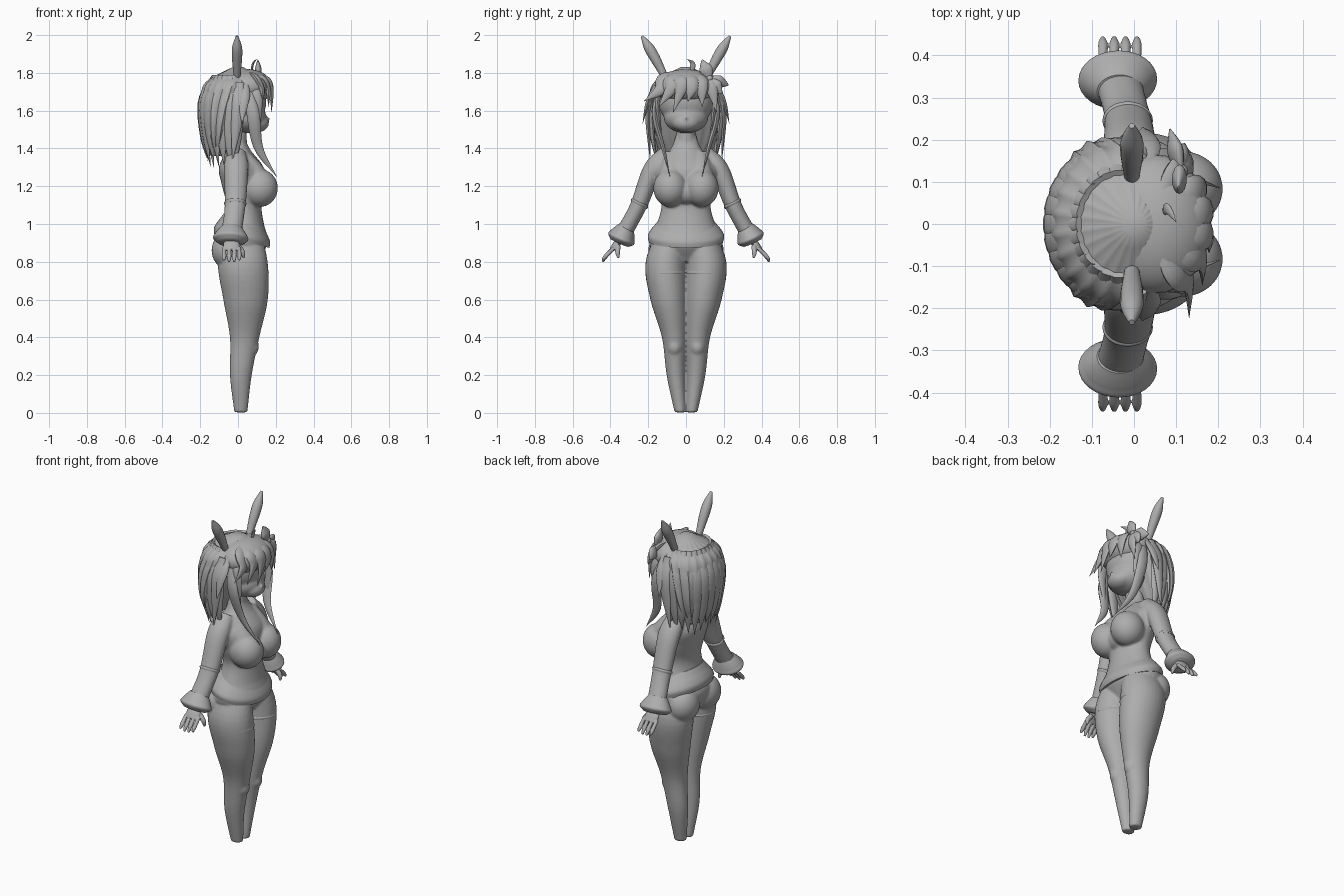
import bpy, bmesh, math, random
from mathutils import Vector, Matrix

random.seed(4)
if "Cube" in bpy.data.objects:
    bpy.data.objects.remove(bpy.data.objects["Cube"])

SIDEWAYS, FORWARD, UPWARD = Vector((0, 1, 0)), Vector((1, 0, 0)), Vector((0, 0, 1))

grey = bpy.data.materials.new("plain grey")
grey.use_nodes = True
grey.diffuse_color = (.42, .42, .42, 1)
grey.node_tree.nodes["Principled BSDF"].inputs["Base Color"].default_value = grey.diffuse_color


def sample(rows, t):
    """Point at fraction t of a smooth curve through evenly spaced rows."""
    rows = [Vector(row) for row in rows]
    rows = [rows[0] * 2 - rows[1]] + rows + [rows[-1] * 2 - rows[-2]]
    spans = len(rows) - 3
    i = min(int(t * spans), spans - 1)
    u = t * spans - i
    a, b, c, d = rows[i:i + 4]
    return b + ((c - a) + ((2 * a - 5 * b + 4 * c - d) + (3 * b - a - 3 * c + d) * u) * u) * u / 2


def sample_number(values, t):
    return max(sample([(value, 0) for value in values], t).x, .001)


def tube(bm, path, radii, flat=(1, 1), wide=FORWARD, normal=None, sides=16, steps=20, ridges=0):
    """Oval tube along a path; flat is the ratio of the thin to the wide radius."""
    centres = [sample(path, i / steps) for i in range(steps + 1)]
    rings = []
    for i, centre in enumerate(centres):
        ahead = centres[min(i + 1, steps)] - centres[max(i - 1, 0)]
        axis = (normal or ahead).normalized()
        u = (wide - axis * wide.dot(axis)).normalized()
        v = axis.cross(u)
        radius = sample_number(radii, i / steps)
        thin = radius * sample_number(flat, i / steps)
        ring = []
        for k in range(sides):
            angle = math.tau * k / sides
            groove = 1 - .04 * abs(math.sin(angle * ridges / 2))
            offset = u * radius * math.cos(angle) + v * thin * math.sin(angle)
            ring.append(bm.verts.new(centre + offset * groove))
        rings.append(ring)
    for low, high in zip(rings, rings[1:]):
        for k in range(sides):
            n = (k + 1) % sides
            bm.faces.new((low[k], low[n], high[n], high[k]))
    bm.faces.new(rings[0])
    bm.faces.new(rings[-1])


def strand(bm, path, width, wide=FORWARD):
    """Flat lock of hair that runs out to a point."""
    tube(bm, path, [width * k for k in (.5, 1, .7, 0)], (.45, .45), wide, sides=10, steps=14)


def ball(bm, centre, radii):
    matrix = Matrix.Translation(centre) @ Matrix.Diagonal((*radii, 1))
    bmesh.ops.create_uvsphere(bm, u_segments=32, v_segments=20, radius=1, matrix=matrix)


def pair(bm):
    """Copy everything so far to the other side."""
    copy = bmesh.ops.duplicate(bm, geom=bm.verts[:] + bm.edges[:] + bm.faces[:])["geom"]
    verts = [item for item in copy if isinstance(item, bmesh.types.BMVert)]
    bmesh.ops.scale(bm, verts=verts, vec=(1, -1, 1))


def finish(name, bm, voxel=0):
    """Make the object; a voxel size blends its pieces into one skin."""
    bmesh.ops.recalc_face_normals(bm, faces=bm.faces)
    mesh = bpy.data.meshes.new(name)
    bm.to_mesh(mesh)
    bm.free()
    mesh.materials.append(grey)
    part = bpy.data.objects.new(name, mesh)
    bpy.context.collection.objects.link(part)
    bpy.ops.object.select_all(action="DESELECT")
    part.select_set(True)
    bpy.context.view_layer.objects.active = part
    if voxel:
        remesh = part.modifiers.new("blend", "REMESH")
        remesh.mode = "VOXEL"
        remesh.voxel_size = voxel
        remesh.use_smooth_shade = True
        soften = part.modifiers.new("soften", "SMOOTH")
        soften.iterations = 6
        bpy.ops.object.shade_smooth()
    else:
        bpy.ops.object.shade_smooth_by_angle(angle=math.radians(50))


# Body: legs, hips, bust and sleeved arms on both sides, then torso and neck
body = bmesh.new()
leg_path = [(.015, .031, .003), (.015, .054, .2), (.035, .063, .4), (.04, .092, .6),
            (.025, .107, .8), (.02, .06, 1)]
tube(body, leg_path, (.035, .058, .078, .118, .132, .09), (.85, .8), normal=UPWARD, sides=28, steps=30)
ball(body, (.045, .06, .35), (.066, .048, .06))
ball(body, (-.05, .1, .86), (.09, .1, .1))
ball(body, (.115, .083, 1.19), (.096, .09, .1))
tube(body, [(.01, .07, 1.36), (.07, .075, 1.28), (.11, .08, 1.2)], (.05, .08), wide=SIDEWAYS)
tube(body, [(-.01, .1, 1.38), (-.01, .18, 1.28), (-.015, .25, 1.1), (-.035, .33, .95)],
     (.05, .064, .06, .054, .055), (.8, .8), sides=24)
pair(body)
tube(body, [(.01, 0, .8), (.03, 0, 1.15), (-.01, 0, 1.5)],
     (.12, .197, .155, .13, .155, .165, .08, .045), (.72, .72), SIDEWAYS, UPWARD, 32, 30)
tube(body, [(0, 0, 1.35), (0, 0, 1.55)], (.05, .045))
ball(body, (.1, 0, 1.17), (.075, .08, .07))
finish("body", body, .007)

# Shirt hem, lower at the front
hem = bmesh.new()
tube(hem, [(.025, 0, 1.03), (.02, 0, .91)], (.136, .16, .185, .202, .198), (.76, .76),
     SIDEWAYS, Vector((.25, 0, 1)), 48)
finish("shirt_hem", hem)

# Shorts edges round the thighs
edges = bmesh.new()
tube(edges, [(.029, .106, .75), (.03, .105, .735)], (.13, .134, .13), (.81, .81),
     normal=UPWARD, sides=32, steps=6)
pair(edges)
finish("shorts_edges", edges)

# Flared cuffs and a faint sleeve seam
cuffs = bmesh.new()
tube(cuffs, [(-.035, .315, .985), (-.04, .353, .9)], (.053, .07, .084, .093, .065), (.8, .8), sides=32)
tube(cuffs, [(-.015, .24, 1.12), (-.015, .25, 1.1)], (.05, .06, .055), (.83, .83), sides=24, steps=6)
pair(cuffs)
finish("cuffs", cuffs)

# Hands with four fingers and a thumb
hands = bmesh.new()
tube(hands, [(-.035, .345, .92), (-.035, .395, .862)], (.03, .044, .036), (.5, .35))
for i in range(4):
    x = -.074 + i * .027
    tip = .795 + .01 * abs(i - 1.5)
    tube(hands, [(x, .38, .875), (x, .42, .835), (x, .442, tip)], (.01, .011, .011, .006))
tube(hands, [(0, .36, .885), (.025, .362, .85), (.03, .358, .82)], (.014, .013, .006))
pair(hands)
finish("hands", hands, .003)

# Long rabbit ears
ears = bmesh.new()
tube(ears, [(-.005, .105, 1.765), (-.005, .165, 1.88), (-.005, .233, 1.995)],
     (.017, .022, .027, .026, .007))
pair(ears)
finish("ears", ears)

# Head with rounded jaw and small nose
head = bmesh.new()
ball(head, (.025, 0, 1.65), (.125, .145, .14))
ball(head, (.05, 0, 1.565), (.1, .118, .085))
ball(head, (.1, 0, 1.535), (.064, .075, .05))
ball(head, (.157, 0, 1.557), (.012, .01, .01))
finish("head", head, .007)

# Hair: ridged cap open towards the face, with a smooth crown over the forehead
cap = bmesh.new()
tube(cap, [(-.11, 0, 1.36), (-.07, 0, 1.6), (0, 0, 1.83)], (.12, .175, .2, .205, .197, .165, .03),
     (.3, 1), SIDEWAYS, UPWARD, sides=132, steps=30, ridges=22)
ball(cap, (.05, 0, 1.725), (.132, .165, .095))
finish("hair_cap", cap)

# Hanging locks round the back, by angle
locks = bmesh.new()
for i in range(15):
    angle = math.radians(82 + i * 14)
    out = Vector((math.cos(angle), math.sin(angle), 0))
    along = UPWARD.cross(out)
    low = 1.27 + .08 * random.random() + .03 * abs(out.y)
    path = []
    for reach, z in ((.1, 1.785), (.165, 1.65), (.158, 1.46), (.13, low)):
        path.append(Vector((out.x * reach - .03, out.y * (reach + .02), z)))
    strand(locks, path, .04, along)
finish("back_locks", locks)

# Locks framing the face and covering the temples
sides = bmesh.new()
strand(sides, [(.05, .14, 1.74), (.08, .165, 1.58), (.11, .12, 1.4), (.205, .085, 1.25)], .034)
strand(sides, [(.07, .13, 1.75), (.1, .15, 1.64), (.1, .125, 1.42)], .032)
strand(sides, [(.01, .16, 1.75), (0, .2, 1.6), (-.03, .19, 1.33)], .04)
strand(sides, [(.04, .15, 1.75), (.03, .2, 1.65), (.02, .23, 1.53)], .03)
pair(sides)
finish("side_locks", sides)

# Fringe parted to one side, with a curl on the crown
fringe = bmesh.new()
for i in range(6):
    y = (i - 2.5) * .055
    x = .18 - 2.6 * y * y
    low = 1.65 - .03 * (i % 3)
    strand(fringe, [(.07, y * .4, 1.795), (x - .03, y * .8, 1.765), (x - .003, y, 1.71),
                    (x, y * 1.4 - .03, low)], .045, SIDEWAYS)
strand(fringe, [(.07, .03, 1.8), (.08, .035, 1.85), (.1, .005, 1.873)], .014, SIDEWAYS)
finish("fringe", fringe)

# Ribbon bow on the left of the fringe
bow = bmesh.new()
knot = Vector((.11, .125, 1.77))
ball(bow, knot, (.018, .018, .02))
for tip in ((.105, .085, 1.87), (.085, .225, 1.735), (.12, .19, 1.69)):
    tube(bow, [knot, tip], (.012, .028, .035, .022, .003), (.5, .5), SIDEWAYS + UPWARD / 2)
finish("ribbon_bow", bow)
